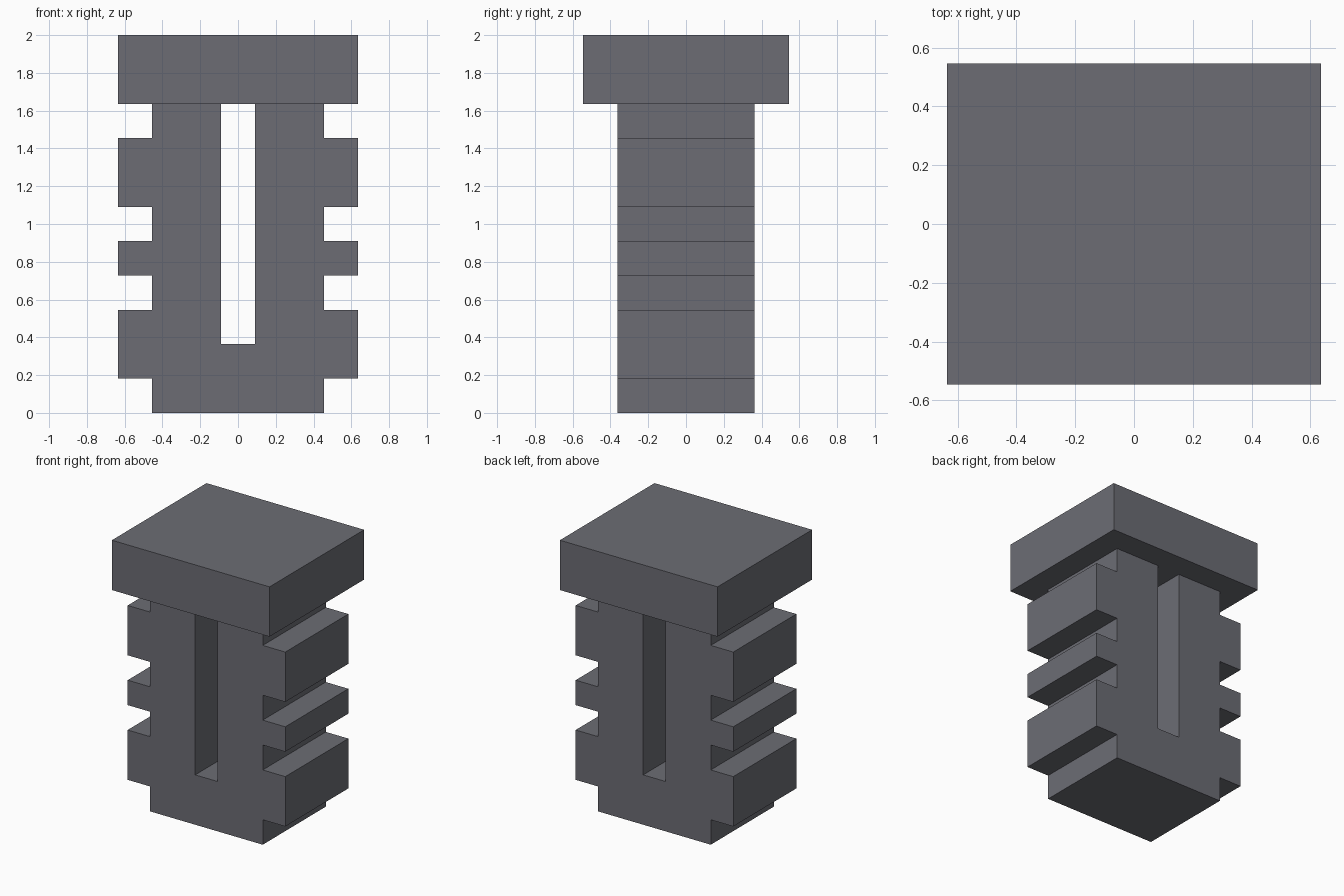
import bpy
import bmesh

if "Cube" in bpy.data.objects:
    bpy.data.objects.remove(bpy.data.objects["Cube"], do_unlink=True)

U = 2 / 11  # module: the whole model is 11 modules tall

# Single dark grey material
grey = bpy.data.materials.new("dark_grey")
grey.use_nodes = True
colour = (0.15, 0.152, 0.175, 1)
grey.diffuse_color = colour
grey.node_tree.nodes["Principled BSDF"].inputs["Base Color"].default_value = colour


def extrude_profile(name, points, half_depth):
    """Extrude an x-z outline (in modules) symmetrically along y."""
    bm = bmesh.new()
    face = bm.faces.new([bm.verts.new((x * U, -half_depth * U, z * U)) for x, z in points])
    new = bmesh.ops.extrude_face_region(bm, geom=[face])["geom"]
    verts = [v for v in new if isinstance(v, bmesh.types.BMVert)]
    bmesh.ops.translate(bm, verts=verts, vec=(0, 2 * half_depth * U, 0))
    bmesh.ops.recalc_face_normals(bm, faces=bm.faces)
    mesh = bpy.data.meshes.new(name)
    bm.to_mesh(mesh)
    bm.free()
    mesh.materials.append(grey)
    obj = bpy.data.objects.new(name, mesh)
    bpy.context.collection.objects.link(obj)
    return obj


# Right half of the body outline: ribbed outer edge, then the central slot
RIBS = [(1, 3), (4, 5), (6, 8)]
half = [(2.5, 0)]
for low, high in RIBS:
    half += [(2.5, low), (3.5, low), (3.5, high), (2.5, high)]
half += [(2.5, 9), (0.5, 9), (0.5, 2)]
outline = half + [(-x, z) for x, z in reversed(half)]
extrude_profile("ribbed_body", outline, 2)

# Wide slab on top
extrude_profile("top_slab", [(-3.5, 9), (3.5, 9), (3.5, 11), (-3.5, 11)], 3)
